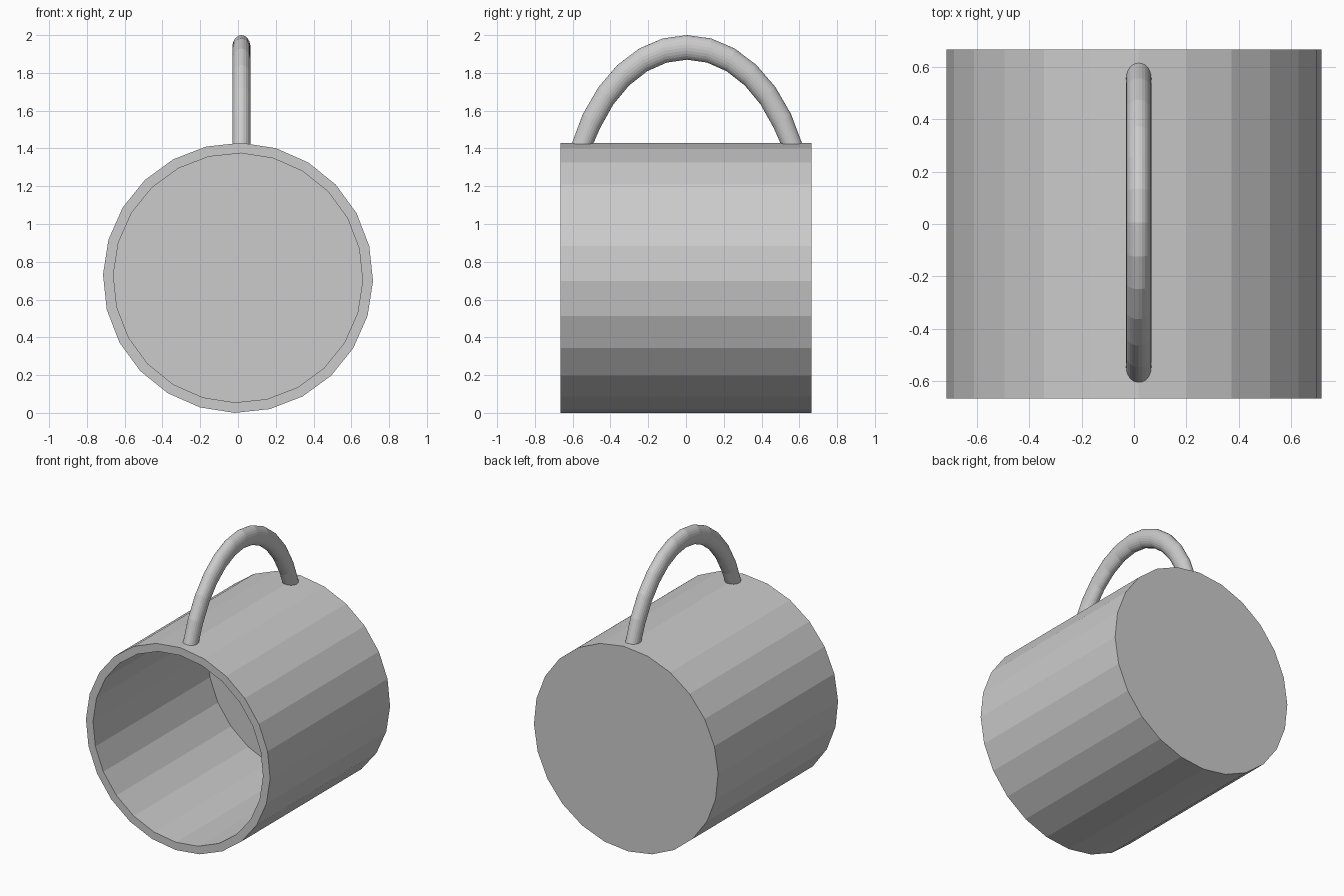
import bpy, bmesh
from math import sin, cos, pi, radians

cube = bpy.data.objects.get("Cube")
if cube:
    bpy.data.objects.remove(cube, do_unlink=True)

grey = bpy.data.materials.new("light grey")
grey.use_nodes = True
colour = (0.6, 0.6, 0.6, 1)
grey.diffuse_color = colour
grey.node_tree.nodes["Principled BSDF"].inputs["Base Color"].default_value = colour


def skin_rings(name, rings):
    """Join rings of points with quads and close both ends."""
    bm = bmesh.new()
    loops = [[bm.verts.new(p) for p in ring] for ring in rings]
    n = len(loops[0])
    for a, b in zip(loops, loops[1:]):
        for i in range(n):
            j = (i + 1) % n
            bm.faces.new((a[i], a[j], b[j], b[i]))
    bm.faces.new(loops[0])
    bm.faces.new(loops[-1])
    bmesh.ops.recalc_face_normals(bm, faces=bm.faces)
    mesh = bpy.data.meshes.new(name)
    bm.to_mesh(mesh)
    bm.free()
    mesh.materials.append(grey)
    obj = bpy.data.objects.new(name, mesh)
    bpy.context.collection.objects.link(obj)
    return obj


# Cup lying on its side: outer base, outer rim, inner rim, inner floor
SIDES, AXIS_Z, TWIST = 24, 0.715, radians(1.4)
profile = [(0.715, 0.665), (0.715, -0.665), (0.66, -0.665), (0.66, 0.605)]
skin_rings("cup_body", [
    [(r * sin(TWIST + 2 * pi * i / SIDES), y,
      AXIS_Z + r * cos(TWIST + 2 * pi * i / SIDES)) for i in range(SIDES)]
    for r, y in profile])

# Arched handle: part of a stretched ring, its feet sunk into the wall
STEPS, TUBE, FOOT_Z = 6, 24, 1.395
arch = []
for k in range(-STEPS, STEPS + 1):
    t = k * pi / 16
    ring = []
    for i in range(TUBE):
        p = 2 * pi * i / TUBE
        y = 0.005 + (0.607 + 0.0555 * cos(p)) * sin(t)
        z = 1.06 + (0.875 + 0.065 * cos(p)) * cos(t)
        ring.append((0.018 + 0.048 * sin(p), y, max(z, FOOT_Z)))
    arch.append(ring)
skin_rings("handle", arch)
